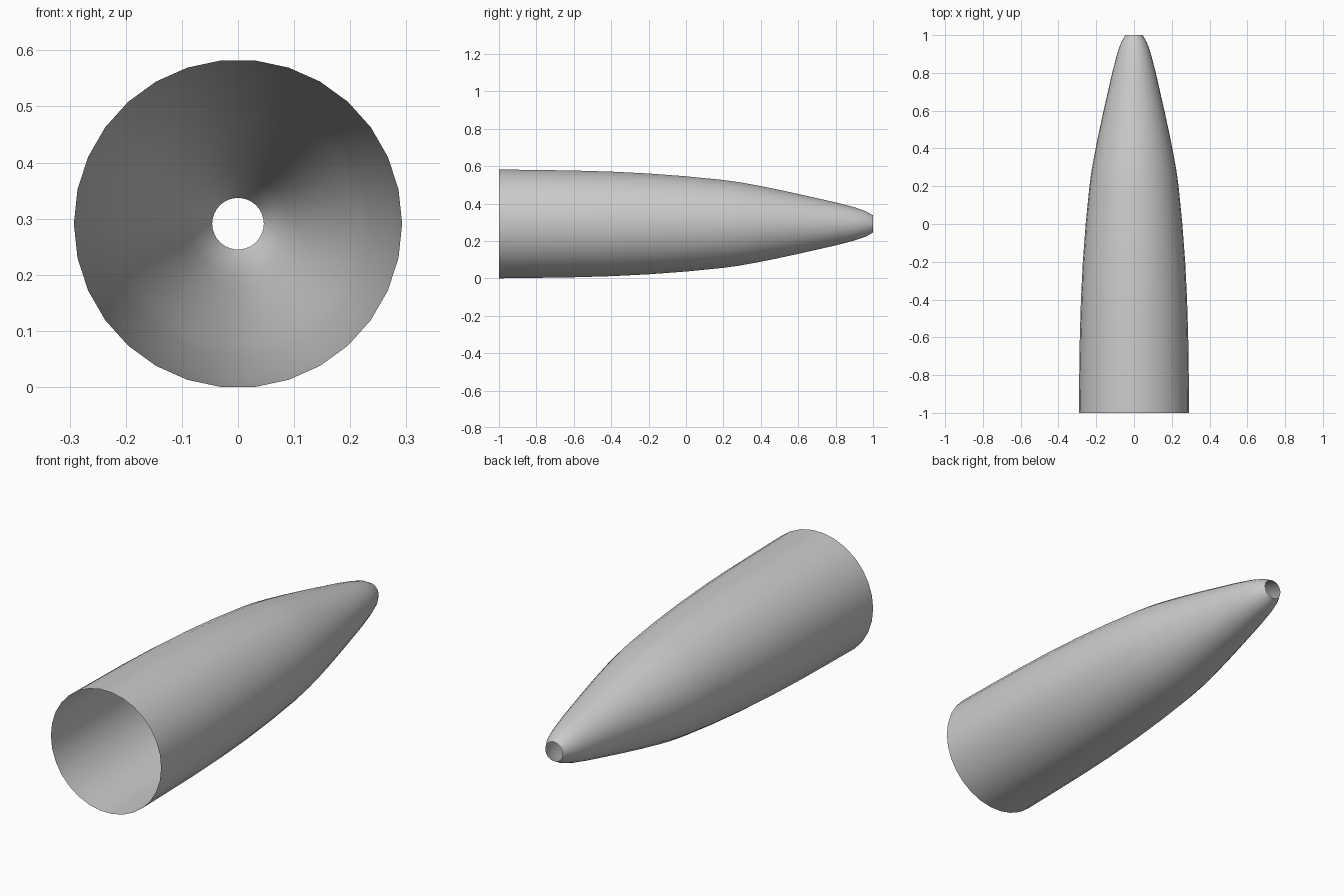
import bpy, bmesh, math

if "Cube" in bpy.data.objects:
    bpy.data.objects.remove(bpy.data.objects["Cube"])

SIDES = 30
AXIS_Z = 0.291

# Profile: (position along y, radius)
PROFILE = [(-1.0, 0.2925), (-0.8, 0.290), (-0.6, 0.287), (-0.4, 0.281),
           (-0.2, 0.271), (0.0, 0.256), (0.2, 0.236), (0.28, 0.225),
           (0.37, 0.209), (0.48, 0.187), (0.6, 0.161), (0.8, 0.1155),
           (0.9, 0.0895), (0.96, 0.069), (1.0, 0.046)]


def open_shell(name, profile):
    """Revolve a profile around the y axis, leaving both ends open."""
    bm = bmesh.new()
    rings = []
    for y, r in profile:
        rings.append([bm.verts.new((r * math.cos(2 * math.pi * i / SIDES), y,
                                    AXIS_Z + r * math.sin(2 * math.pi * i / SIDES)))
                      for i in range(SIDES)])
    for a, b in zip(rings, rings[1:]):
        for i in range(SIDES):
            j = (i + 1) % SIDES
            bm.faces.new((a[i], b[i], b[j], a[j]))
    for f in bm.faces:
        f.normal_update()
        f.smooth = True
        # Keep normals facing away from the axis
        c = f.calc_center_median()
        if f.normal.x * c.x + f.normal.z * (c.z - AXIS_Z) < 0:
            f.normal_flip()
    mesh = bpy.data.meshes.new(name)
    bm.to_mesh(mesh)
    bm.free()
    obj = bpy.data.objects.new(name, mesh)
    bpy.context.collection.objects.link(obj)
    return obj


# Hollow tapered body with a wide front mouth and a small rear hole
open_shell("tapered_shell", PROFILE)
